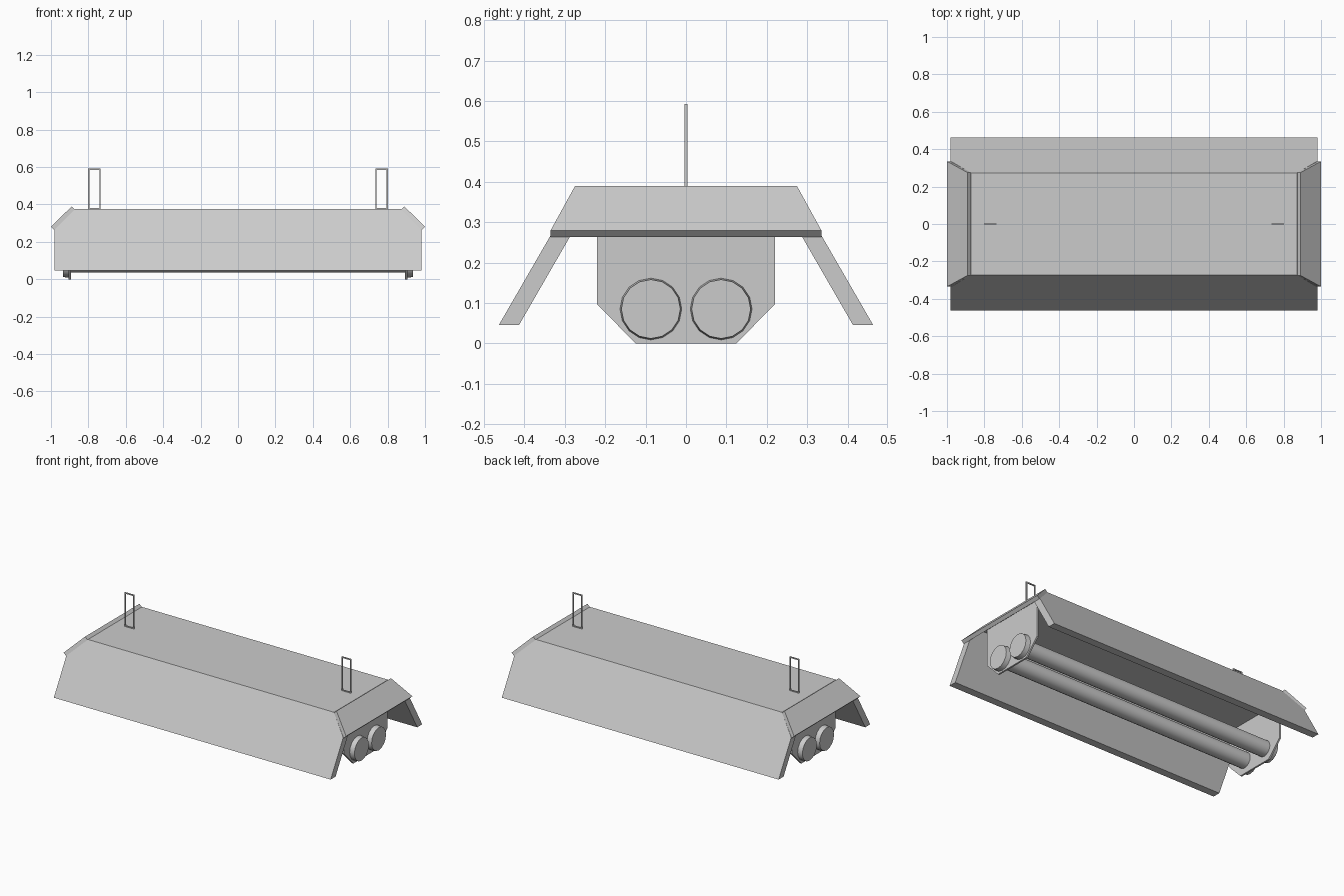
import bpy, bmesh, math
from mathutils import Vector, Matrix

if "Cube" in bpy.data.objects:
    bpy.data.objects.remove(bpy.data.objects["Cube"])


def finish(bm, name):
    bmesh.ops.recalc_face_normals(bm, faces=bm.faces[:])
    me = bpy.data.meshes.new(name)
    bm.to_mesh(me)
    bm.free()
    ob = bpy.data.objects.new(name, me)
    bpy.context.collection.objects.link(ob)
    return ob


def prism(points, offset):
    """Flat polygon pushed along an offset vector into a closed solid."""
    bm = bmesh.new()
    face = bm.faces.new([bm.verts.new(p) for p in points])
    new = bmesh.ops.extrude_face_region(bm, geom=[face])["geom"]
    verts = [v for v in new if isinstance(v, bmesh.types.BMVert)]
    bmesh.ops.translate(bm, verts=verts, vec=Vector(offset))
    return bm


def rod(name, x0, x1, y, z, r0, r1, sides):
    """Closed round bar along x."""
    bm = bmesh.new()
    mat = Matrix.Translation(((x0 + x1) / 2, y, z)) @ Matrix.Rotation(math.pi / 2, 4, 'Y')
    bmesh.ops.create_cone(bm, cap_ends=True, segments=sides, radius1=r0, radius2=r1,
                          depth=x1 - x0, matrix=mat)
    ob = finish(bm, name)
    bpy.context.view_layer.objects.active = ob
    ob.select_set(True)
    bpy.ops.object.shade_smooth_by_angle(angle=math.radians(30))
    ob.select_set(False)


# Reflector hood: bent sheet with mitred corners, ends trimmed at 45 degrees
half = [(0.273, 0.375), (0.463, 0.046), (0.413, 0.046), (0.248, 0.332)]
outline = half[::-1][1:3] + [half[0]]
profile = [(-0.463, 0.046), (-0.273, 0.375), (0.273, 0.375), (0.463, 0.046),
           (0.413, 0.046), (0.248, 0.332), (-0.248, 0.332), (-0.413, 0.046)]
bm = prism([(-0.98, y, z) for y, z in profile], (1.96, 0, 0))
for s in (-1, 1):
    cut = bmesh.ops.bisect_plane(bm, geom=bm.verts[:] + bm.edges[:] + bm.faces[:],
                                 plane_co=(s * 0.983, 0, 0.263), plane_no=(s, 0, 1),
                                 clear_outer=True)["geom_cut"]
    bmesh.ops.holes_fill(bm, edges=[e for e in cut if isinstance(e, bmesh.types.BMEdge)])
finish(bm, "reflector_hood")

for s, side in ((-1, "left"), (1, "right")):
    # Sloped end plate
    quad = [(s * 0.89, -0.275, 0.389), (s * 0.89, 0.275, 0.389),
            (s * 1.0, 0.335, 0.28), (s * 1.0, -0.335, 0.28)]
    finish(prism(quad, (-s * 0.017, 0, -0.017)), side + "_hood_end")

    # Lamp socket bracket
    bracket = [(-0.22, 0.34), (-0.22, 0.097), (-0.125, 0), (0.125, 0), (0.22, 0.097), (0.22, 0.34)]
    finish(prism([(s * 0.894, y, z) for y, z in bracket], (s * 0.011, 0, 0)), side + "_socket_plate")

    # Wire hanger: rectangular loop standing on the hood
    xc, hw, t, z0, z1 = s * 0.768, 0.034, 0.007, 0.374, 0.592
    bm = bmesh.new()
    for cx, cz, sx, sz in ((xc - hw + t / 2, (z0 + z1) / 2, t, z1 - z0),
                           (xc + hw - t / 2, (z0 + z1) / 2, t, z1 - z0),
                           (xc, z1 - t / 2, 2 * hw - 2 * t, t),
                           (xc, z0 + t / 2, 2 * hw - 2 * t, t)):
        bmesh.ops.create_cube(bm, size=1, matrix=Matrix.Translation((cx, 0, cz))
                              @ Matrix.Diagonal((sx, t, sz, 1)))
    finish(bm, side + "_hanger")

    # Socket caps on the outer side of the bracket
    for y, row in ((-0.087, "front"), (0.087, "back")):
        a, b = sorted((s * 0.90, s * 0.936))
        r0, r1 = (0.073, 0.077) if s < 0 else (0.077, 0.073)
        rod(f"{side}_{row}_socket_cap", a, b, y, 0.085, r0, r1, 16)

# Fluorescent tubes
for y, row in ((-0.087, "front"), (0.087, "back")):
    rod(row + "_tube", -0.897, 0.897, y, 0.085, 0.05, 0.05, 16)
